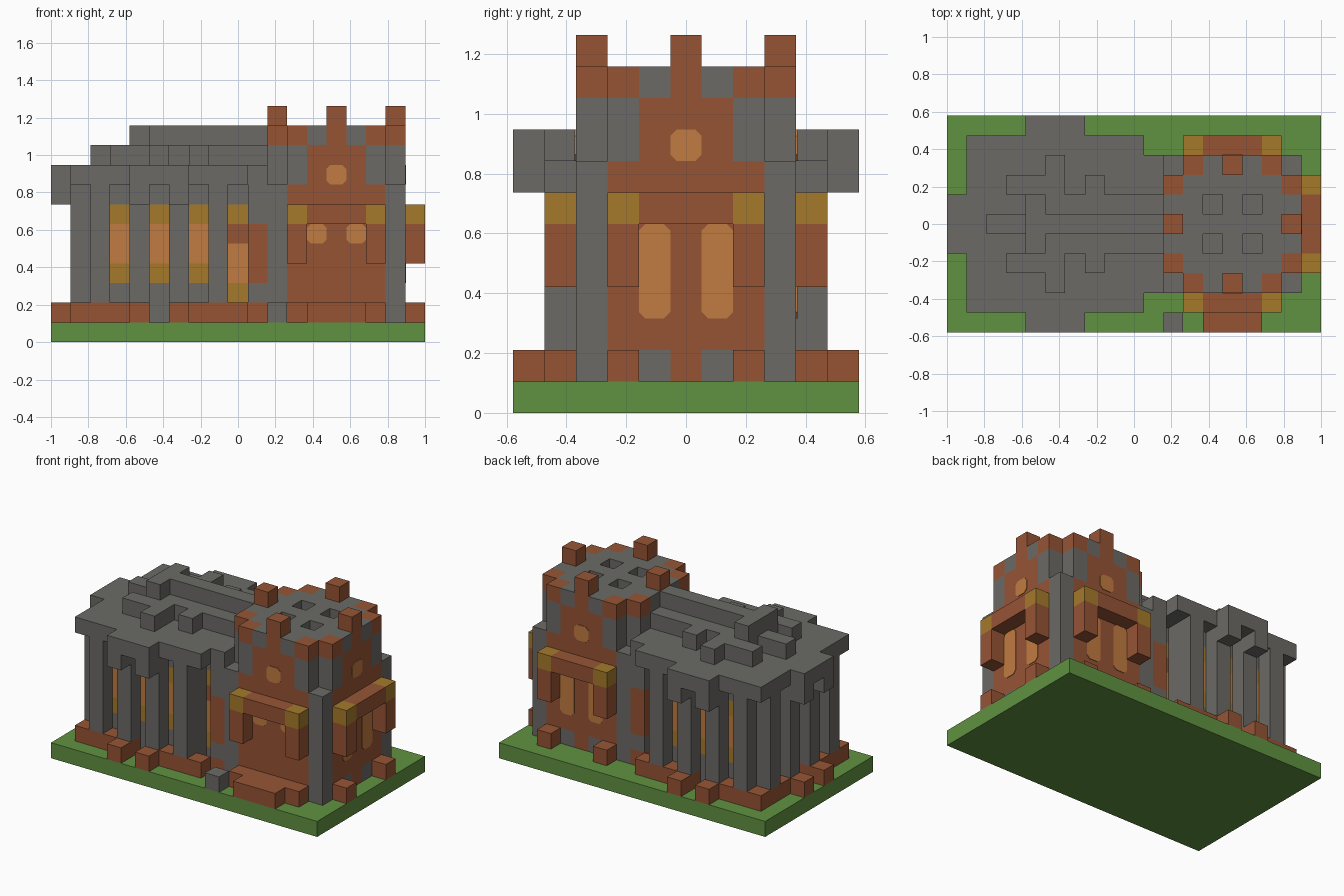
import bpy, bmesh
from mathutils import Vector

if "Cube" in bpy.data.objects:
    bpy.data.objects.remove(bpy.data.objects["Cube"], do_unlink=True)

U = 2 / 19                                   # edge of one building block
ORIGIN = Vector((-9.5 * U, -5.5 * U, 0))


def material(name, rgb):
    linear = [((c / 255 + 0.055) / 1.055) ** 2.4 for c in rgb] + [1]
    m = bpy.data.materials.new(name)
    m.use_nodes = True
    m.diffuse_color = linear
    m.node_tree.nodes["Principled BSDF"].inputs["Base Color"].default_value = linear
    return m


COLOURS = {
    "grey": material("grey_stone", (107, 106, 102)),
    "red": material("red_brick", (150, 84, 53)),
    "green": material("green_grass", (96, 145, 65)),
    "orange": material("orange_glass", (193, 123, 65)),
    "gold": material("gold_trim", (165, 122, 43)),
}
NAMES = list(COLOURS)
blocks = {}                                  # cell -> (part, colour)


def span(v):
    return range(v, v + 1) if isinstance(v, int) else range(v[0], v[1] + 1)


def fill(part, colour, xs, ys, zs, mirror=True):
    """Fill a range of cells, mirrored front to back; no colour carves."""
    for x in span(xs):
        for y in span(ys):
            for z in span(zs):
                for cell in {(x, y, z), (x, 10 - y if mirror else y, z)}:
                    if colour:
                        blocks[cell] = (part, colour)
                    else:
                        blocks.pop(cell, None)


# Ground
fill("ground", "green", (0, 18), (0, 10), 0)

# Nave walls with windows
fill("nave_wall", "grey", (2, 10), (2, 8), (1, 7))
for x in (3, 5, 7):
    fill("nave_wall", "gold", x, 2, (3, 6))
    fill("nave_wall", "orange", x, 2, (4, 5))
fill("nave_wall", "gold", 2, 3, (3, 6))
fill("nave_wall", "orange", 2, 3, (4, 5))

# Side niche beside the tower, and side door
fill("nave_wall", None, 9, 2, (1, 7))
fill("nave_wall", "gold", 9, 3, (2, 6))
fill("nave_wall", "orange", 9, 3, (3, 4))
fill("nave_wall", "red", 9, 3, 5)
fill("side_door", "red", 10, 2, (3, 5))
fill("side_door", "red", 10, 2, 1)

# Brick footing, buttresses and the corbels above them
fill("footing", "red", (1, 9), 1, 1)
fill("footing", None, 5, 1, 1)
fill("footing", "red", 1, (2, 4), 1)
fill("footing", "red", 0, 4, 1)
for x in (2, 4, 6, 8):
    fill("buttress", "grey", x, 1, (2, 7))
for y in (2, 4):
    fill("buttress", "grey", 1, y, (2, 7))
for x in (4, 6):
    fill("footing", "red", x, 0, 1)
    fill("corbel", "grey", x, 0, 7)
fill("corbel", "grey", 0, 4, 7)

# Stepped nave roof
fill("roof", "grey", (1, 9), (1, 9), 8)
fill("roof", "grey", 10, (2, 8), 8)
fill("roof", "grey", 0, (4, 6), 8)
fill("roof", "grey", (4, 6), 0, 8)
fill("roof_step", "grey", (4, 10), (4, 6), 9)
fill("roof_step", "grey", (2, 3), 5, 9)
fill("roof_step", "grey", (3, 4), 3, 9)
fill("roof_step", "grey", 5, (2, 3), 9)
fill("roof_step", "grey", 7, 3, 9)
fill("roof_ridge", "grey", (4, 10), 5, 10)
fill("roof_ridge", "grey", 4, (4, 6), 10)

# Tower body, narrower corners above the eaves
fill("tower", "grey", (11, 17), (2, 8), (1, 7))
fill("tower", "grey", (11, 17), (3, 7), (8, 10))
fill("tower", "grey", (12, 16), (2, 8), (8, 10))
for x in (13, 15):
    fill("tower", None, x, 4, 10)

# Brick gables on front, back and end of the tower
fill("tower", "red", (12, 16), 2, (1, 7))
fill("tower", "red", (13, 15), 2, (8, 9))
fill("tower", "red", 17, (3, 7), (1, 7))
fill("tower", "red", 17, (4, 6), (8, 9))
fill("tower", "grey", 17, 4, 1)
for x in (13, 15):
    fill("tower", "grey", x, 8, 1, mirror=False)

# Battlements
for x in (12, 14, 16):
    fill("battlement", "red", x, 2, 10)
for x in (11, 17):
    for y in (3, 5):
        fill("battlement", "red", x, y, 10)
    fill("battlement", "red", x, 5, 11)
fill("battlement", "red", 14, 2, 11)

# Canopies with gold ends and hanging posts
fill("canopy", "red", (12, 16), 1, 6)
fill("canopy", "red", 18, (3, 7), 6)
for x, y in ((12, 1), (16, 1), (18, 3)):
    fill("canopy", "gold", x, y, 6)
    fill("canopy", "red", x, y, (4, 5))
    fill("doorstep", "red", x, y, 1)

# Front steps and a loose stone
fill("doorstep", "red", (12, 16), 1, 1, mirror=False)
fill("doorstep", "red", (13, 15), 0, 1, mirror=False)
fill("loose_stone", "grey", 11, 0, 1, mirror=False)


def new_object(name, bm, mats):
    mesh = bpy.data.meshes.new(name)
    bm.to_mesh(mesh)
    bm.free()
    for m in mats:
        mesh.materials.append(m)
    obj = bpy.data.objects.new(name, mesh)
    bpy.context.collection.objects.link(obj)


# Turn the blocks of each part into a mesh of their exposed faces
for part in dict.fromkeys(p for p, c in blocks.values()):
    bm = bmesh.new()
    used = list(dict.fromkeys(c for p, c in blocks.values() if p == part))
    for cell, (p, colour) in blocks.items():
        if p != part:
            continue
        for axis in range(3):
            for side in (0, 1):
                near = list(cell)
                near[axis] += 2 * side - 1
                if tuple(near) in blocks:
                    continue
                a, b = (axis + 1) % 3, (axis + 2) % 3
                corners = []
                for da, db in ((0, 0), (1, 0), (1, 1), (0, 1)):
                    v = Vector(cell)
                    v[axis] += side
                    v[a] += da
                    v[b] += db
                    corners.append(bm.verts.new(ORIGIN + v * U))
                face = bm.faces.new(corners if side else corners[::-1])
                face.material_index = used.index(colour)
    bmesh.ops.remove_doubles(bm, verts=bm.verts, dist=U / 100)
    bmesh.ops.dissolve_limit(bm, angle_limit=0.01, verts=bm.verts,
                             edges=bm.edges, delimit={'MATERIAL'})
    new_object(part, bm, [COLOURS[c] for c in used])


def pane(x, y, z0, z1, normal):
    """Thin window plate with clipped corners in front of one wall cell."""
    n = Vector(normal)
    along = Vector((0, 0, 1)).cross(n)
    half, tall, cut = U / 2, (z1 + 1 - z0) * U / 2, U * 0.2
    centre = ORIGIN + Vector((x + .5, y + .5, (z0 + z1 + 1) / 2)) * U + n * U / 2
    bm = bmesh.new()
    ring = []
    for sx, sz in ((1, 1), (-1, 1), (-1, -1), (1, -1)):
        pair = [(half, tall - cut), (half - cut, tall)]
        for h, t in pair if sx == sz else pair[::-1]:
            pos = centre + along * h * sx + Vector((0, 0, t * sz)) + n * 0.004
            ring.append(bm.verts.new(pos))
    front = bm.faces.new(ring)
    ext = bmesh.ops.extrude_face_region(bm, geom=[front], use_keep_orig=True)
    back = [v for v in ext["geom"] if isinstance(v, bmesh.types.BMVert)]
    bmesh.ops.translate(bm, verts=back, vec=n * -0.005)
    bmesh.ops.recalc_face_normals(bm, faces=bm.faces)
    new_object("window_pane", bm, [COLOURS["orange"]])


# Tower windows
FRONT, BACK, END = (0, -1, 0), (0, 1, 0), (1, 0, 0)
for x in (13, 15):
    pane(x, 2, 5, 5, FRONT)
    pane(x, 8, 3, 5, BACK)
for y in (4, 6):
    pane(17, y, 3, 5, END)
pane(14, 2, 8, 8, FRONT)
pane(14, 8, 8, 8, BACK)
pane(17, 5, 8, 8, END)
